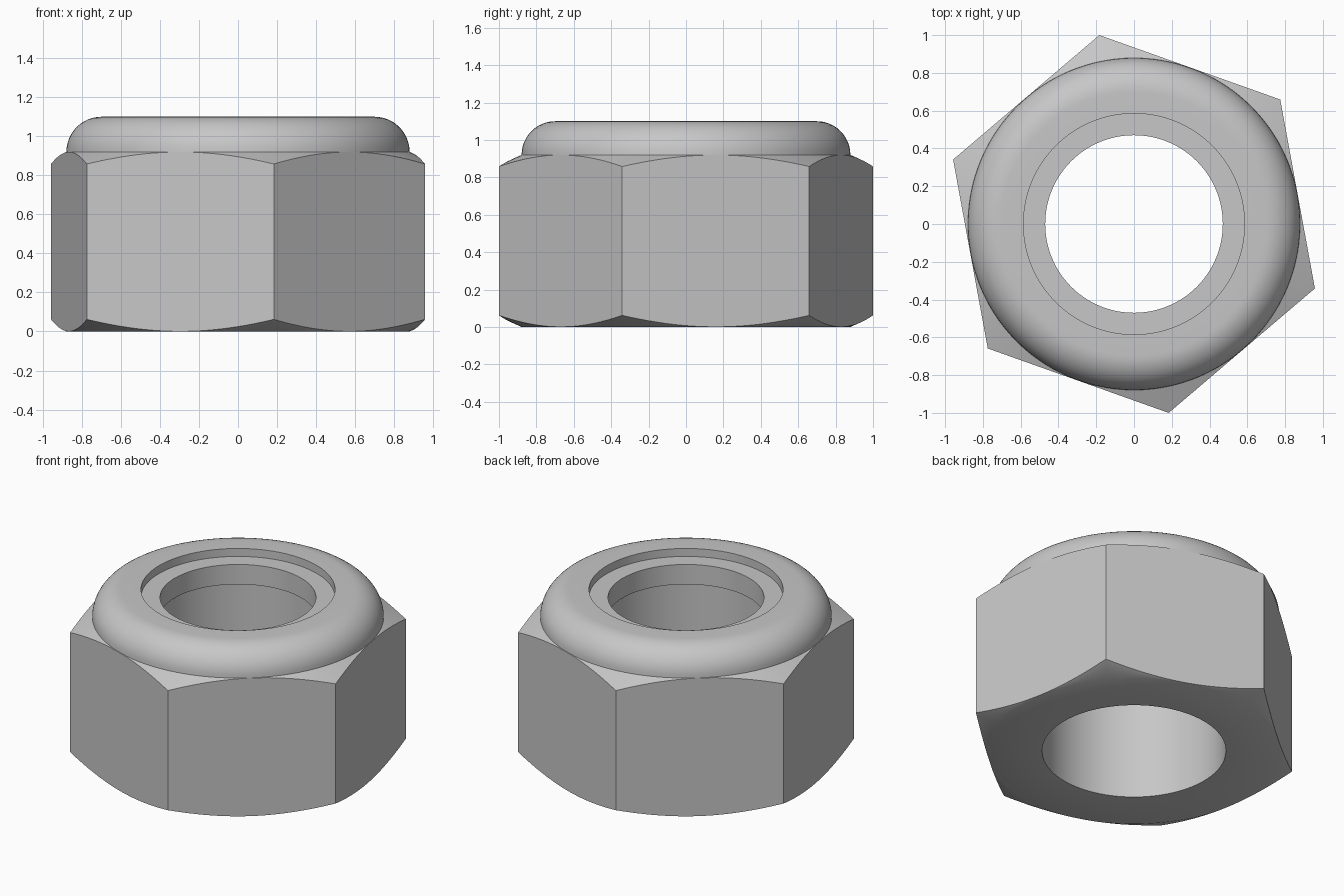
import bpy, bmesh
from math import sin, cos, pi, radians, degrees

cube = bpy.data.objects.get("Cube")
if cube:
    bpy.data.objects.remove(cube, do_unlink=True)

SEGMENTS = 144                 # a multiple of six, so corners stay exact
TURN = radians(40.4)           # direction of one hexagon corner
APOTHEM = 0.8805
HEIGHT = 0.92                  # height of the hexagonal part
COLLAR = 0.879                 # radius where the chamfers start
SLOPE = 0.45                   # steepness of the corner chamfers
HOLE, RECESS = 0.554, 0.585    # threaded hole and insert pocket
ROUND = 0.18                   # radius of the rounded collar

steel = bpy.data.materials.new("grey steel")
steel.use_nodes = True
steel.diffuse_color = (0.57, 0.57, 0.57, 1)
steel.node_tree.nodes["Principled BSDF"].inputs["Base Color"].default_value = steel.diffuse_color


def hex_radius(angle):
    """Distance from the axis to the hexagon, measured from a corner."""
    return APOTHEM / cos(angle % (pi / 3) - pi / 6)


def revolve(name, profile):
    """Turn a closed profile, given as a function of the angle, into a ring."""
    bm = bmesh.new()
    rows = []
    for i in range(SEGMENTS):
        a = 2 * pi * i / SEGMENTS
        rows.append([bm.verts.new((r * cos(a + TURN), r * sin(a + TURN), z))
                     for r, z in profile(a)])
    for i, row in enumerate(rows):
        following = rows[(i + 1) % SEGMENTS]
        for j in range(len(row)):
            k = (j + 1) % len(row)
            bm.faces.new((row[j], following[j], following[k], row[k]))
    bmesh.ops.recalc_face_normals(bm, faces=bm.faces)
    mesh = bpy.data.meshes.new(name)
    bm.to_mesh(mesh)
    bm.free()
    mesh.materials.append(steel)
    obj = bpy.data.objects.new(name, mesh)
    bpy.context.collection.objects.link(obj)
    bpy.ops.object.select_all(action='DESELECT')
    obj.select_set(True)
    bpy.context.view_layer.objects.active = obj
    bpy.ops.object.shade_smooth_by_angle(angle=radians(30))
    return obj


# Hexagonal body with chamfered corners and a rounded collar
def body_profile(angle):
    r = hex_radius(angle)
    drop = (r - COLLAR) * SLOPE
    points = [(HOLE, 0), (COLLAR, 0), (r, drop), (r, HEIGHT - drop)]
    for i in range(13):
        t = pi / 2 * i / 12
        points.append((COLLAR - ROUND + ROUND * cos(t), HEIGHT + ROUND * sin(t)))
    points += [(RECESS, HEIGHT + ROUND), (RECESS, HEIGHT), (HOLE, HEIGHT)]
    return points


revolve("nut_body", body_profile)

# Locking ring set slightly below the collar's top
revolve("locking_insert", lambda angle: [
    (0.47, 0.915), (RECESS, 0.915), (RECESS, 1.047), (0.47, 1.047)])
